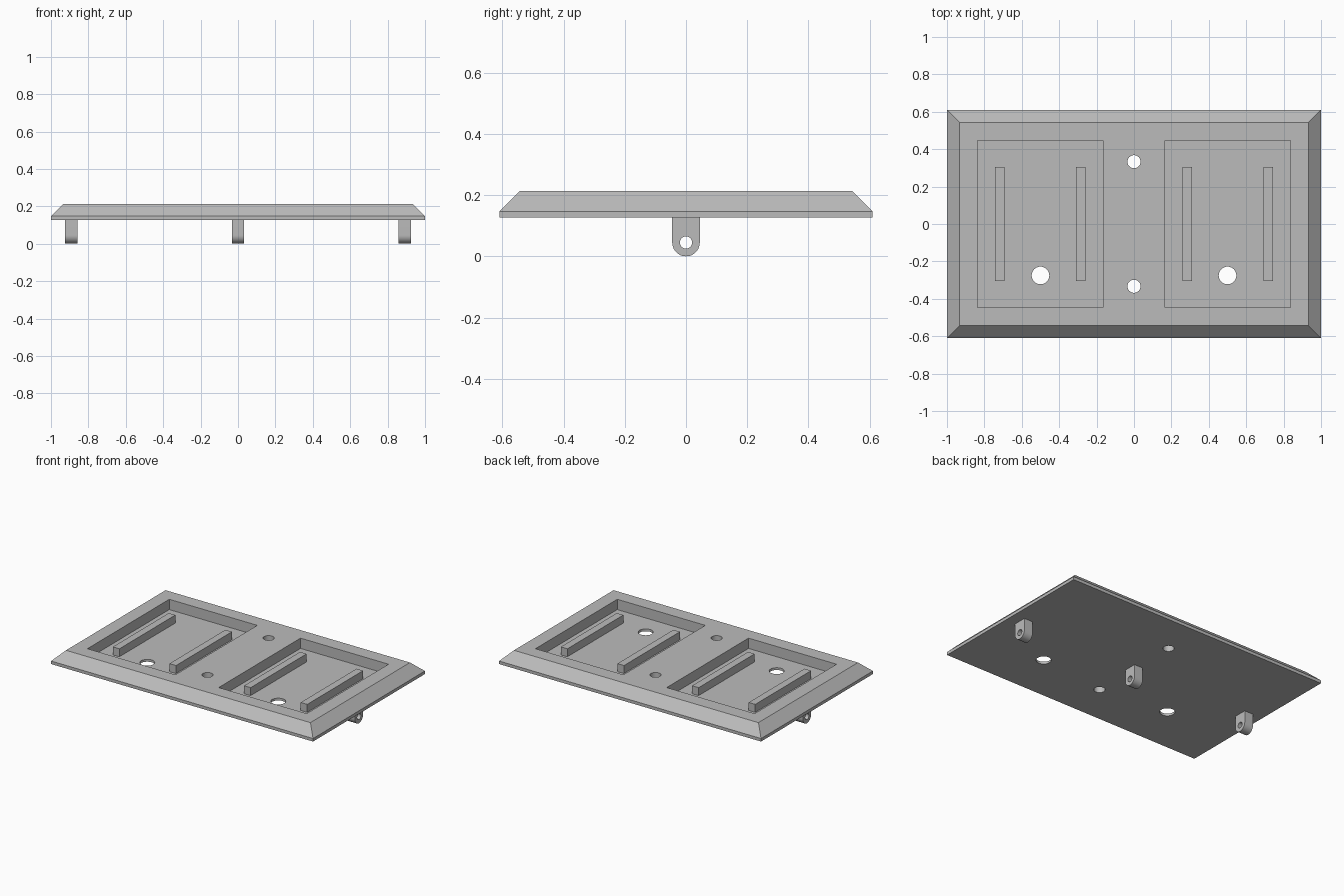
import bpy
import bmesh
import math
from mathutils import Matrix, Vector

cube = bpy.data.objects.get("Cube")
if cube:
    bpy.data.objects.remove(cube, do_unlink=True)

GREY = (0.5, 0.5, 0.5, 1)
grey = bpy.data.materials.new("plain grey")
grey.use_nodes = True
grey.diffuse_color = GREY
grey.node_tree.nodes["Principled BSDF"].inputs["Base Color"].default_value = GREY

BOTTOM, RIM, TOP, FLOOR, RIB_TOP = 0.126, 0.147, 0.213, 0.142, 0.197


def finish(name, bm):
    """Turn a bmesh into a grey object."""
    bmesh.ops.recalc_face_normals(bm, faces=bm.faces)
    mesh = bpy.data.meshes.new(name)
    bm.to_mesh(mesh)
    bm.free()
    mesh.materials.append(grey)
    obj = bpy.data.objects.new(name, mesh)
    bpy.context.collection.objects.link(obj)
    return obj


def box(name, x, y, z):
    """Box from three (low, high) ranges."""
    bm = bmesh.new()
    bmesh.ops.create_cube(bm, size=1)
    for v in bm.verts:
        v.co = Vector([r[0] if c < 0 else r[1] for c, r in zip(v.co, (x, y, z))])
    return finish(name, bm)


def cylinder(name, radius, depth, centre, along_x=False):
    bm = bmesh.new()
    turn = Matrix.Rotation(math.pi / 2, 4, "Y") if along_x else Matrix()
    bmesh.ops.create_cone(bm, cap_ends=True, segments=48, radius1=radius, radius2=radius,
                          depth=depth, matrix=Matrix.Translation(centre) @ turn)
    return finish(name, bm)


def cut(obj, cutters):
    """Subtract the cutters, bake the result and remove them."""
    for c in cutters:
        c.hide_render = True
        mod = obj.modifiers.new("cut", "BOOLEAN")
        mod.operation, mod.solver, mod.object = "DIFFERENCE", "EXACT", c
    graph = bpy.context.evaluated_depsgraph_get()
    mesh = bpy.data.meshes.new_from_object(obj.evaluated_get(graph))
    obj.modifiers.clear()
    obj.data = mesh
    for c in cutters:
        bpy.data.objects.remove(c, do_unlink=True)


def smooth(obj):
    bpy.ops.object.select_all(action="DESELECT")
    obj.select_set(True)
    bpy.context.view_layer.objects.active = obj
    bpy.ops.object.shade_smooth_by_angle(angle=math.radians(30))


# Base plate: thin upright rim, then a wide chamfer up to the top face
bm = bmesh.new()
rings = []
for hx, hy, z in ((1, 0.61, BOTTOM), (1, 0.61, RIM), (0.933, 0.543, TOP)):
    rings.append([bm.verts.new((sx * hx, sy * hy, z))
                  for sx, sy in ((-1, -1), (1, -1), (1, 1), (-1, 1))])
for low, high in zip(rings, rings[1:]):
    for i in range(4):
        j = (i + 1) % 4
        bm.faces.new((low[i], low[j], high[j], high[i]))
bm.faces.new(rings[0])
bm.faces.new(rings[-1])
plate = finish("base_plate", bm)

# Pockets, drain holes and screw holes
cutters = []
for s in (-1, 1):
    cutters.append(box("pocket_cutter", sorted((s * 0.165, s * 0.837)), (-0.446, 0.446), (FLOOR, 0.3)))
    cutters.append(cylinder("drain_cutter", 0.047, 0.4, (s * 0.5, -0.275, 0.17)))
    cutters.append(cylinder("screw_cutter", 0.035, 0.4, (0, s * 0.333, 0.17)))
cut(plate, cutters)
smooth(plate)

# Support ribs in the pockets
for side, s in (("right", -1), ("left", 1)):
    for place, x in (("inner", 0.285), ("outer", 0.717)):
        box(f"{side}_{place}_rib", (s * x - 0.025, s * x + 0.025), (-0.305, 0.305), (FLOOR - 0.005, RIB_TOP))

# Hinge lugs under the plate: rounded tab with a pin hole
R = 0.045
for name, x in (("right_lug", -0.891), ("middle_lug", 0), ("left_lug", 0.891)):
    bm = bmesh.new()
    profile = [(-R, BOTTOM)]
    for i in range(25):
        a = math.pi * (1 + i / 24)
        profile.append((R * math.cos(a), R + R * math.sin(a)))
    profile.append((R, BOTTOM))
    face = bm.faces.new([bm.verts.new((x - 0.033, y, z)) for y, z in profile])
    swept = bmesh.ops.extrude_face_region(bm, geom=[face])["geom"]
    bmesh.ops.translate(bm, vec=(0.066, 0, 0),
                        verts=[g for g in swept if isinstance(g, bmesh.types.BMVert)])
    lug = finish(name, bm)
    cut(lug, [cylinder("pin_cutter", 0.02, 0.2, (x, 0, R), along_x=True)])
    smooth(lug)
